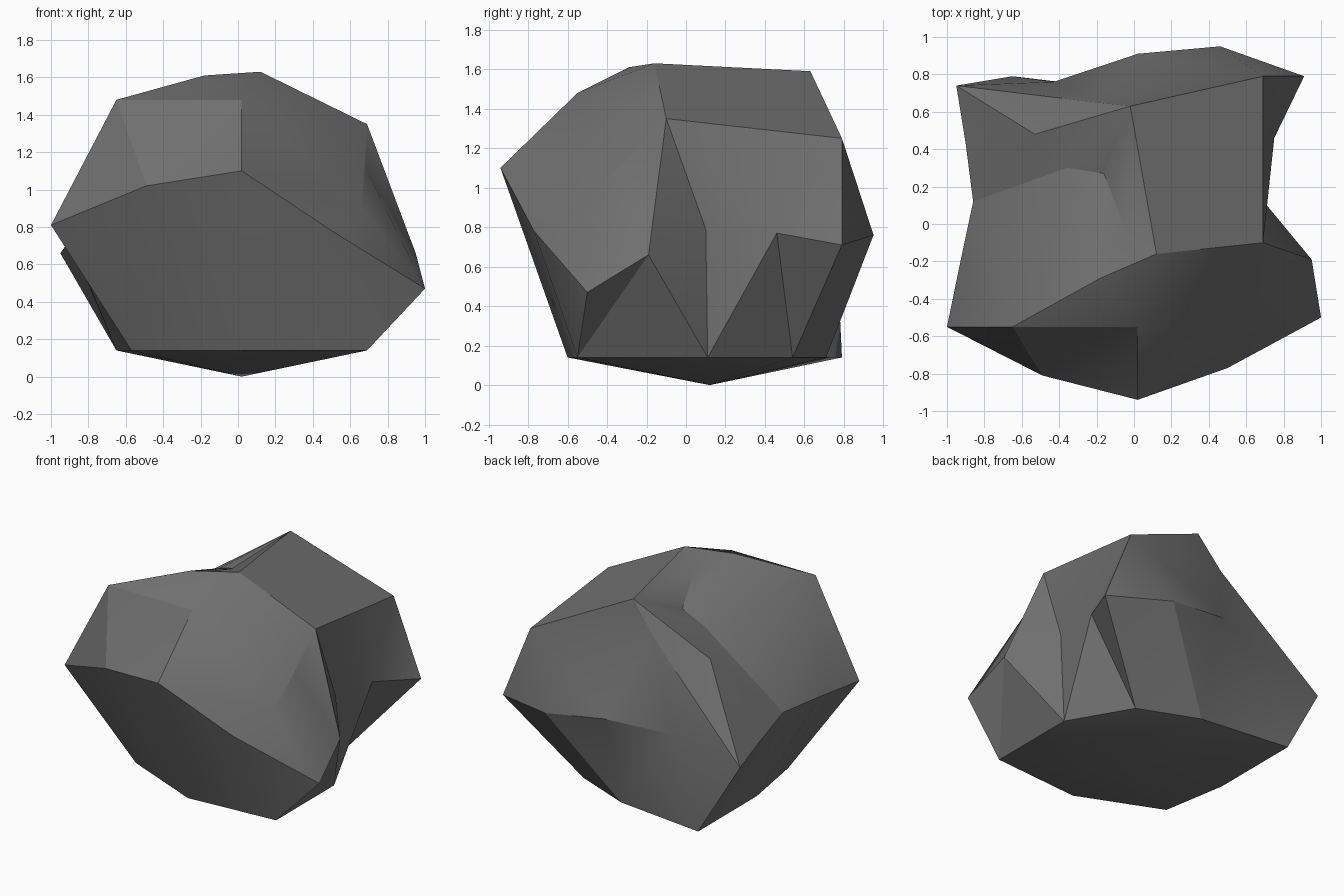
import bpy, bmesh, math
from mathutils import Vector

if "Cube" in bpy.data.objects:
    bpy.data.objects.remove(bpy.data.objects["Cube"])

bm = bmesh.new()


def ring(points):
    return [bm.verts.new(p) for p in points]


def fan(hub, rim, closed=False):
    """Triangles from a hub corner to a run of rim corners."""
    if closed:
        rim = rim + rim[:1]
    for a, b in zip(rim, rim[1:]):
        bm.faces.new((hub, a, b))


# Foot: eight corners at one height, with a lowest point in the middle
FOOT = [(-.57, -.35), (.02, -.6), (.69, -.55), (.69, .11),
        (.44, .54), (.02, .71), (-.65, .79), (-.65, .12)]
foot = ring([(x, y, .14) for x, y in FOOT])
base = bm.verts.new((.02, .12, 0))
fan(base, foot, True)

# Waist: the widest ring, four segments to a side
waist = (ring([(-1, -.55, .81), (-.49, -.81, 1.02), (.02, -.94, 1.10), (.5, -.77, .78)])
         + ring([(1, -.5, .47), (.95, -.19, .66), (.71, .1, .79), (.75, .46, .77)])
         + ring([(.91, .79, .71), (.46, .95, .76), (.02, .91, .82), (-.43, .76, .77)])
         + ring([(-.95, .74, .66), (-.9, .43, .73), (-.86, .12, .80), (-.93, -.21, .81)]))

# Lower flanks between foot and waist
for i in range(8):
    a, m, b = waist[2 * i], waist[2 * i + 1], waist[(2 * i + 2) % 16]
    fan(m, [a, foot[i], foot[(i + 1) % 8], b])

# Crown: top facet, shoulders and the dent on the upper left
peak, back_top, right_back, right_front = top = ring(
    [(.12, -.16, 1.63), (-.02, .63, 1.59), (.69, .79, 1.25), (.69, -.1, 1.35)])
brow, left_front, left_peak = ring([(.02, -.55, 1.48), (-.65, -.55, 1.48), (-.18, -.29, 1.61)])
right_notch, front_mid = ring([(.68, -.32, 1.12), (.66, -.55, .90)])
back_mid, back_left = ring([(-.2, .65, 1.36), (-.53, .48, 1.235)])
dent = ring([(-.05, -.02, 1.55), (-.16, .27, 1.42), (-.36, .3, 1.355)])

bm.faces.new(top)
# front right shoulder
fan(front_mid, waist[2:5] + [right_notch, right_front, brow], True)
fan(peak, [brow, right_front])
# right wall
fan(right_front, [right_back, waist[7], waist[6], waist[5], right_notch])
fan(right_back, [waist[8], waist[7]])
fan(right_notch, waist[4:6])
# back wall
fan(right_back, waist[8:11])
fan(back_mid, [back_top, right_back] + waist[10:13] + [back_left], True)
# left shoulder and dent
fan(back_left, waist[12:15] + [dent[2]])
fan(left_front, [dent[2], waist[14], waist[15], waist[0], waist[1], brow, left_peak], True)
fan(left_peak, [brow, peak] + dent)
fan(back_top, [peak] + dent + [back_left])
fan(waist[1], [waist[2], brow])

bmesh.ops.recalc_face_normals(bm, faces=bm.faces[:])
mesh = bpy.data.meshes.new("rock")
bm.to_mesh(mesh)
bm.free()

stone = bpy.data.materials.new("dark grey stone")
stone.diffuse_color = (.16, .16, .16, 1)
stone.use_nodes = True
stone.node_tree.nodes["Principled BSDF"].inputs["Base Color"].default_value = stone.diffuse_color
mesh.materials.append(stone)

rock = bpy.data.objects.new("rock", mesh)
bpy.context.collection.objects.link(rock)
bpy.context.view_layer.objects.active = rock
rock.select_set(True)
bpy.ops.object.shade_smooth_by_angle(angle=math.radians(30))
